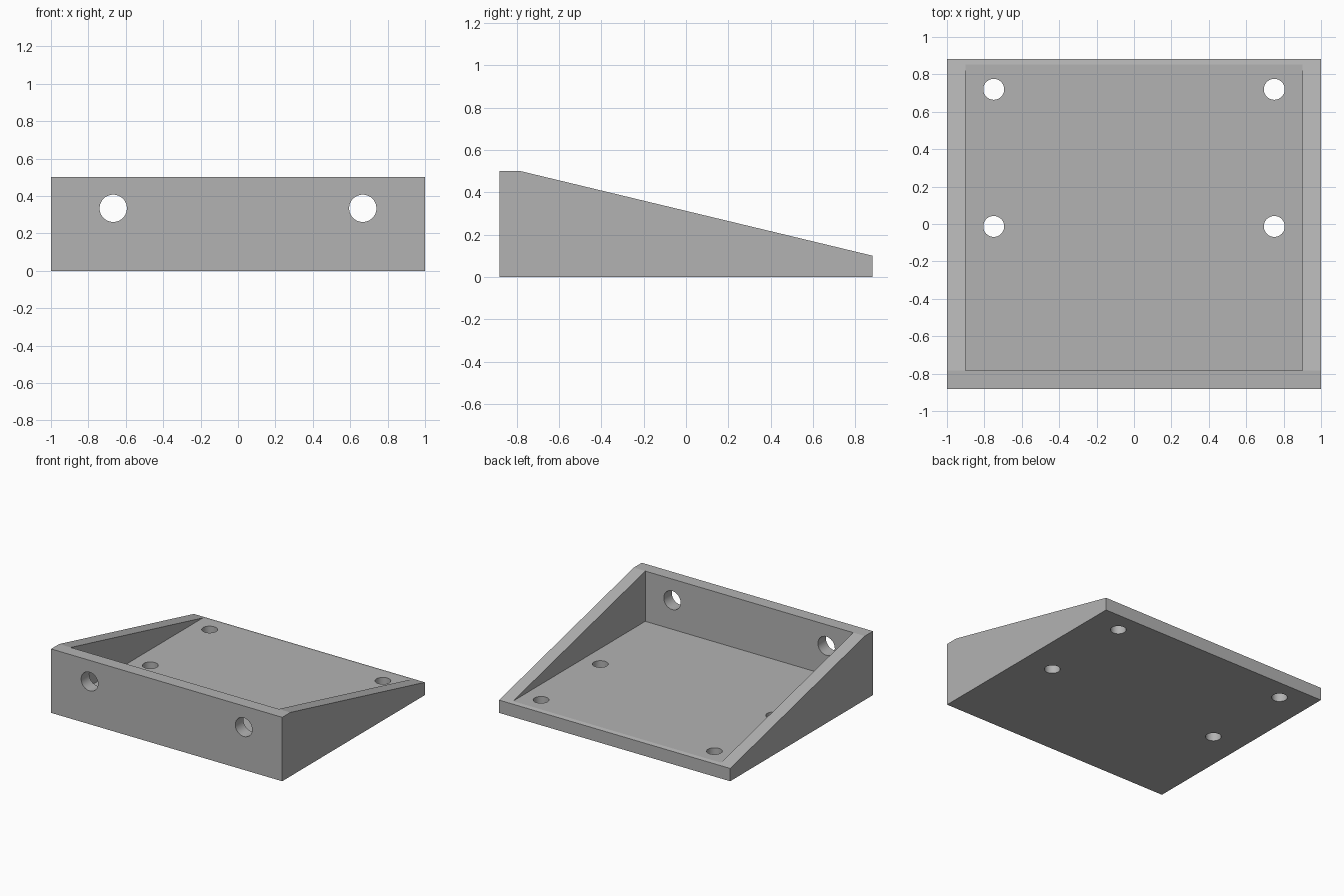
import bpy
import bmesh
from math import radians
from mathutils import Matrix

if "Cube" in bpy.data.objects:
    bpy.data.objects.remove(bpy.data.objects["Cube"], do_unlink=True)

HALF_W, HALF_D = 1.0, 0.882
WALL, FLOOR = 0.1, 0.107
FRONT_H, BACK_H = 0.5, 0.1

grey = bpy.data.materials.new("plain grey")
grey.use_nodes = True
colour = (0.45, 0.45, 0.45, 1)
grey.diffuse_color = colour
grey.node_tree.nodes["Principled BSDF"].inputs["Base Color"].default_value = colour


def make_object(name, bm):
    bmesh.ops.recalc_face_normals(bm, faces=bm.faces)
    mesh = bpy.data.meshes.new(name)
    bm.to_mesh(mesh)
    bm.free()
    mesh.materials.append(grey)
    obj = bpy.data.objects.new(name, mesh)
    bpy.context.collection.objects.link(obj)
    return obj


def cut(target, cutter):
    """Subtract the cutter from the target, then discard it."""
    cutter.hide_render = True
    mod = target.modifiers.new("cut", 'BOOLEAN')
    mod.operation = 'DIFFERENCE'
    mod.solver = 'EXACT'
    mod.object = cutter
    bpy.ops.object.select_all(action='DESELECT')
    bpy.context.view_layer.objects.active = target
    target.select_set(True)
    bpy.ops.object.modifier_apply(modifier=mod.name)
    bpy.data.objects.remove(cutter, do_unlink=True)


def drill(target, radius, location, rotation):
    bm = bmesh.new()
    bmesh.ops.create_cone(bm, cap_ends=True, segments=48, radius1=radius,
                          radius2=radius, depth=0.3,
                          matrix=Matrix.Translation(location) @ rotation)
    cut(target, make_object("hole_cutter", bm))


# Wedge body: side profile extruded across the width
bm = bmesh.new()
profile = [(-HALF_D, 0), (HALF_D, 0), (HALF_D, BACK_H),
           (WALL - HALF_D, FRONT_H), (-HALF_D, FRONT_H)]
side = bm.faces.new([bm.verts.new((-HALF_W, y, z)) for y, z in profile])
ext = bmesh.ops.extrude_face_region(bm, geom=[side])
bmesh.ops.translate(bm, vec=(2 * HALF_W, 0, 0),
                    verts=[v for v in ext["geom"] if isinstance(v, bmesh.types.BMVert)])
tray = make_object("wedge_tray", bm)

# Cavity, open at the back, leaving floor, front wall and side walls
bm = bmesh.new()
y0, y1, z1 = WALL - HALF_D, HALF_D + 0.2, 1.0
bmesh.ops.create_cube(bm, size=1, matrix=Matrix.Translation((0, (y0 + y1) / 2, (FLOOR + z1) / 2))
                      @ Matrix.Diagonal((2 * (HALF_W - WALL), y1 - y0, z1 - FLOOR, 1)))
cut(tray, make_object("cavity_cutter", bm))

# Screw holes through the front wall and the floor
for s in (-1, 1):
    drill(tray, 0.073, (s * 0.667, (WALL / 2) - HALF_D, 0.334), Matrix.Rotation(radians(90), 4, 'X'))
    for y in (-0.013, 0.72):
        drill(tray, 0.056, (s * 0.75, y, FLOOR / 2), Matrix.Identity(4))

# Smooth hole walls, crisp flat faces
bpy.ops.object.select_all(action='DESELECT')
bpy.context.view_layer.objects.active = tray
tray.select_set(True)
bpy.ops.object.shade_smooth_by_angle(angle=radians(10))
